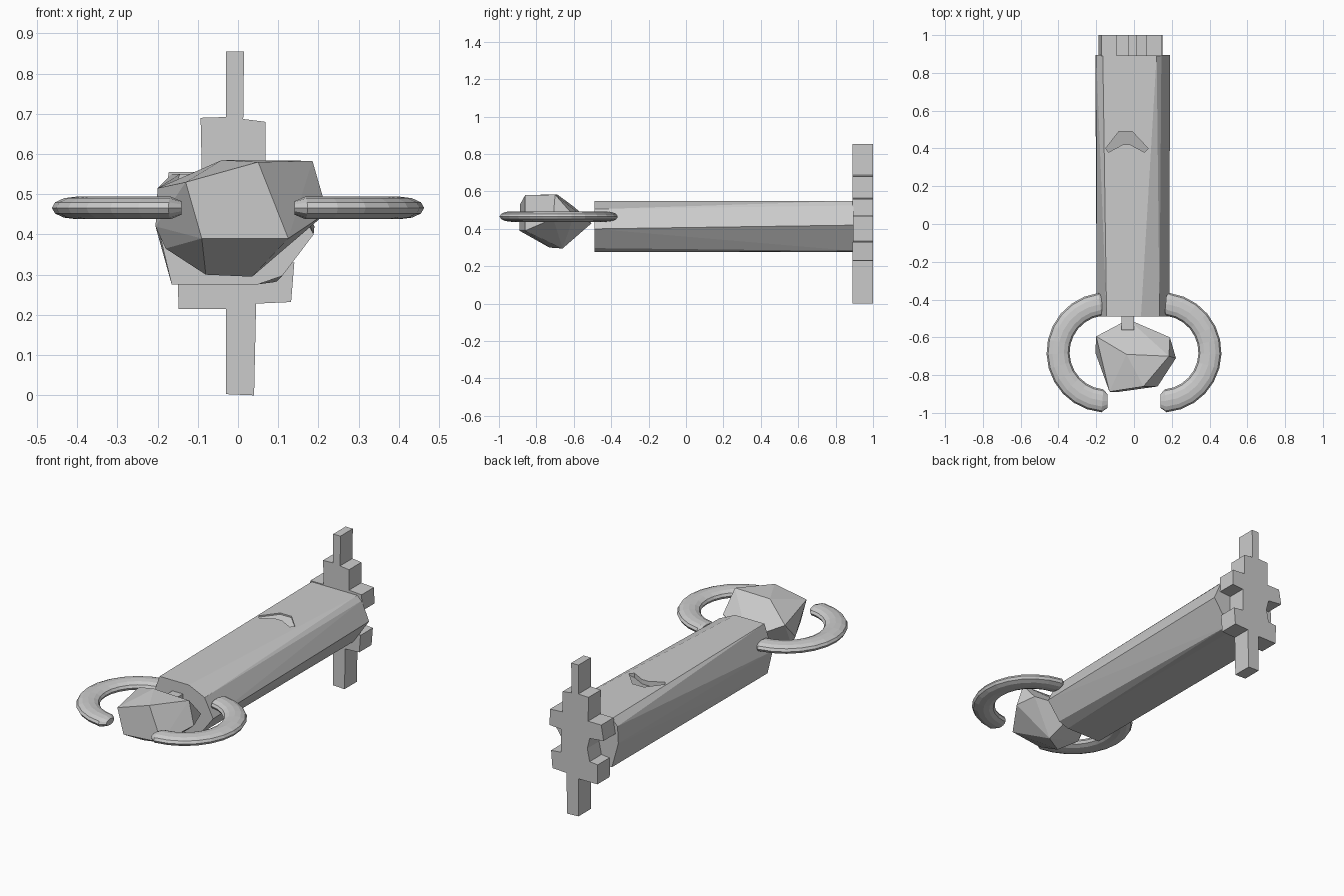
import bpy, bmesh, math
from mathutils import Vector

if "Cube" in bpy.data.objects:
    bpy.data.objects.remove(bpy.data.objects["Cube"])


def finish(bm, name):
    bmesh.ops.recalc_face_normals(bm, faces=bm.faces)
    me = bpy.data.meshes.new(name)
    bm.to_mesh(me)
    bm.free()
    ob = bpy.data.objects.new(name, me)
    bpy.context.collection.objects.link(ob)
    return ob


def loft(rings, name):
    bm = bmesh.new()
    vs = [[bm.verts.new(p) for p in r] for r in rings]
    n = len(vs[0])
    for a, b in zip(vs, vs[1:]):
        for i in range(n):
            j = (i + 1) % n
            bm.faces.new((a[i], a[j], b[j], b[i]))
    bm.faces.new(vs[0])
    bm.faces.new(vs[-1])
    return finish(bm, name)


def hull(points, name):
    bm = bmesh.new()
    for p in points:
        bm.verts.new(p)
    bmesh.ops.convex_hull(bm, input=bm.verts[:])
    return finish(bm, name)


# Shaft: rough hewn prism, slightly different section at each end
front = [(-.145, .55), (.037, .55), (.135, .505), (.188, .40), (.11, .297),
         (.05, .276), (-.165, .276), (-.197, .41), (-.165, .49)]
back = [(-.165, .55), (.12, .55), (.145, .525), (.19, .42), (.095, .282),
        (.05, .276), (-.165, .276), (-.205, .42), (-.20, .515)]
shaft = hull([(x, -.49, z) for x, z in front] + [(x, .895, z) for x, z in back], "shaft")

# Chevron notch carved into the top of the shaft, deepest along its inner edge
chev = [(-.15, .40), (-.08, .49), (-.01, .49), (.075, .40),
        (.055, .38), (-.02, .42), (-.06, .42), (-.135, .38)]
cutter = loft([[(x, y, .542 if i < 4 else .525) for i, (x, y) in enumerate(chev)],
               [(x, y, .60) for x, y in chev]], "notch_cutter")
cutter.hide_render = True
mod = shaft.modifiers.new("notch", 'BOOLEAN')
mod.operation = 'DIFFERENCE'
mod.solver = 'EXACT'
mod.object = cutter
bpy.context.view_layer.objects.active = shaft
bpy.ops.object.modifier_apply(modifier="notch")
bpy.data.objects.remove(cutter)

# End plate: blocky stepped cross
plate = [(-.03, .003), (.04, 0), (.045, .228), (.132, .232), (.14, .33),
         (.08, .335), (.08, .465), (.15, .47), (.147, .56), (.068, .565),
         (.068, .68), (.013, .687), (.015, .855), (-.03, .855), (-.03, .692),
         (-.093, .69), (-.09, .555), (-.172, .555), (-.187, .47),
         (-.10, .46), (-.085, .40), (-.10, .33), (-.15, .325), (-.148, .215), (-.03, .215)]
loft([[(x, y, z) for x, z in plate] for y in (.89, 1.0)], "end_plate")

# Gem: faceted convex stone
hull([(-.04, -.69, .585), (.05, -.86, .58), (.185, -.70, .583),
      (-.13, -.888, .53), (-.2, -.595, .515), (-.205, -.68, .42),
      (-.03, -.505, .43), (.19, -.6, .47), (.222, -.71, .455),
      (.125, -.86, .39), (-.09, -.89, .39), (-.18, -.68, .365),
      (-.08, -.73, .30), (.035, -.66, .295)], "gem")

# Neck joining gem and shaft
hull([(x, y, z) for x in (-.065, 0) for y in (-.56, -.46) for z in (.44, .49)], "neck")

# Horns: flattened curved tubes, mirrored across x
rings, steps, sides = [], 12, 12
spans = [(95, .75)] + [(98 + 167 * i / steps, 1) for i in range(steps + 1)] + [(271, .6)]
for deg, s in spans:
    t = math.radians(deg)
    d = Vector((math.cos(t), math.sin(t), 0))
    ring = []
    for k in range(sides):
        a = 2 * math.pi * k / sides
        p = Vector((-.145, -.68, .466)) + d * (.257 + .061 * s * math.cos(a))
        p.z += .028 * s * math.sin(a)
        ring.append(p)
    rings.append(ring)
horns = loft(rings, "horns")
horns.modifiers.new("mirror", 'MIRROR').use_axis = (True, False, False)
